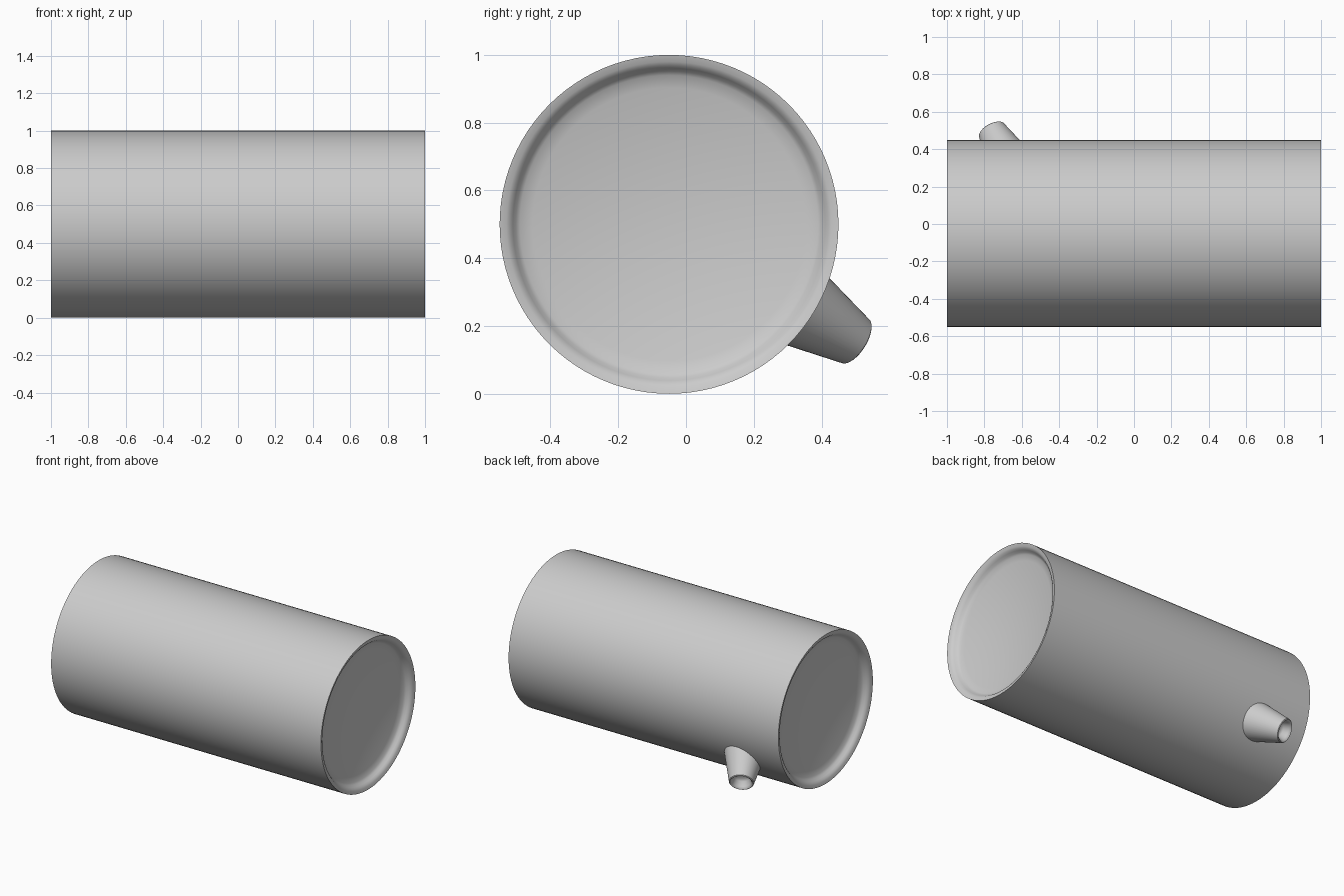
import bpy, bmesh, math
from mathutils import Vector, Matrix

if "Cube" in bpy.data.objects:
    bpy.data.objects.remove(bpy.data.objects["Cube"])


def lathe(name, profile, origin, direction, segments):
    """Revolve (radius, height) points about an axis; radius 0 makes a pole."""
    bm = bmesh.new()
    verts = [bm.verts.new((r, 0, h)) for r, h in profile]
    edges = [bm.edges.new(pair) for pair in zip(verts, verts[1:])]
    bmesh.ops.spin(bm, geom=verts + edges, cent=(0, 0, 0), axis=(0, 0, 1),
                   angle=math.tau, steps=segments, use_duplicate=False)
    bmesh.ops.remove_doubles(bm, verts=bm.verts[:], dist=1e-5)
    bmesh.ops.recalc_face_normals(bm, faces=bm.faces[:])
    mesh = bpy.data.meshes.new(name)
    bm.to_mesh(mesh)
    bm.free()
    obj = bpy.data.objects.new(name, mesh)
    bpy.context.collection.objects.link(obj)
    turn = Vector(direction).to_track_quat('Z', 'Y').to_matrix().to_4x4()
    obj.matrix_world = Matrix.Translation(origin) @ turn
    bpy.ops.object.select_all(action='DESELECT')
    obj.select_set(True)
    bpy.context.view_layer.objects.active = obj
    bpy.ops.object.shade_smooth_by_angle(angle=math.radians(35))
    return obj


# Drum with a soft rim and a shallow dish sunk into each end
dish = [(0.44 * i / 12, 0.91 + 0.045 * (i / 12) ** 2) for i in range(13)]
rim = [(0.452, 0.965), (0.461, 0.978), (0.469, 0.988), (0.48, 0.995), (0.5, 1.0)]
end = dish + rim
drum_profile = end + [(r, -h) for r, h in reversed(end)]
lathe("drum", drum_profile, (0, -0.05, 0.5), (1, 0, 0), 96)

# Tapered spout, leaning towards -x and down, with a recessed mouth
tilt, fall = math.radians(25), math.radians(-32)
axis = (-math.sin(tilt), math.cos(tilt) * math.cos(fall), math.cos(tilt) * math.sin(fall))
spout_profile = [(0.0, -0.26), (0.134, -0.26), (0.078, -0.012), (0.076, -0.004),
                 (0.071, 0.0), (0.064, -0.004), (0.058, -0.015),
                 (0.048, -0.045), (0.035, -0.056), (0.0, -0.06)]
lathe("spout", spout_profile, (-0.762, 0.502, 0.154), axis, 48)
